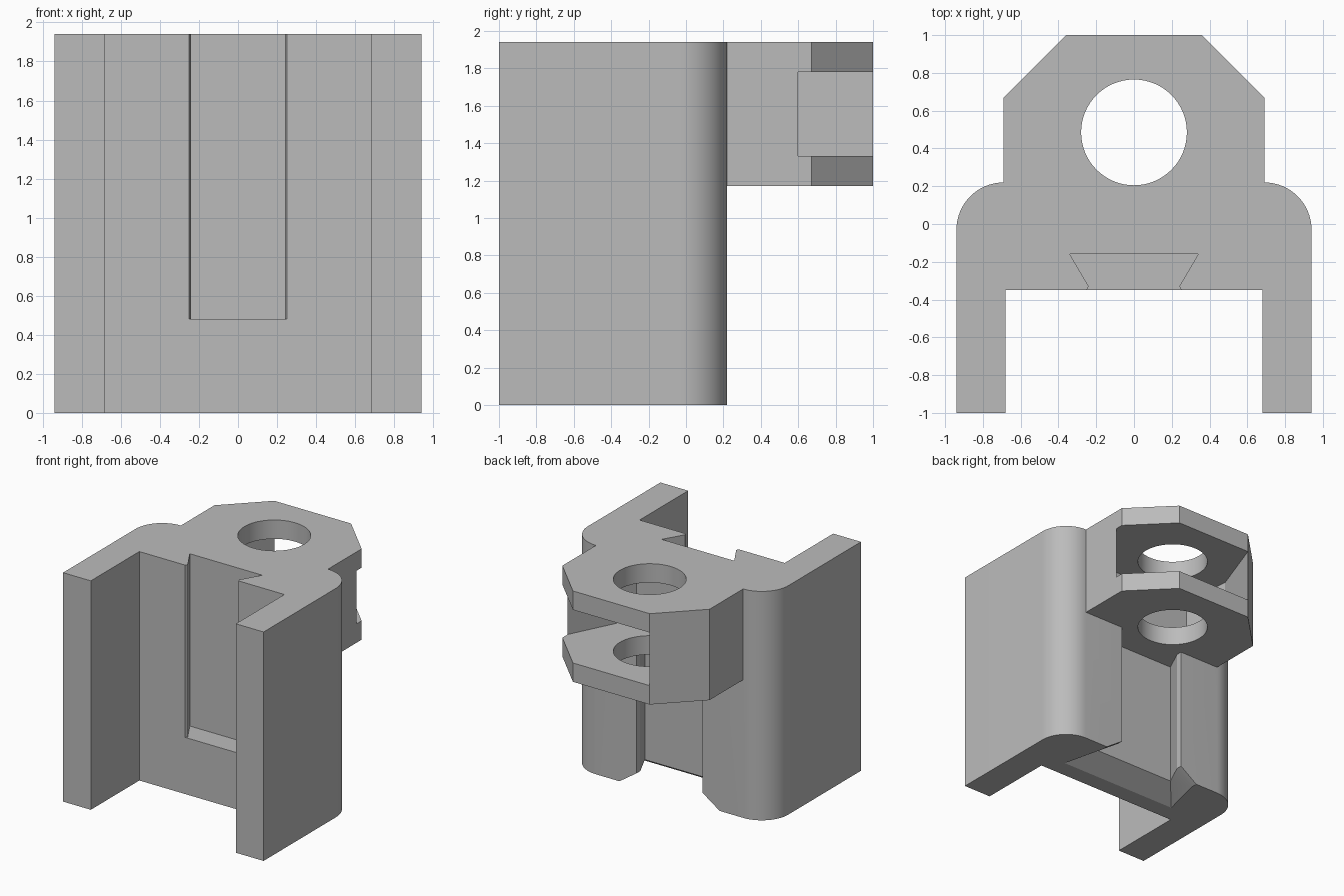
import bpy, bmesh
from math import sin, cos, pi

if "Cube" in bpy.data.objects:
    bpy.data.objects.remove(bpy.data.objects["Cube"], do_unlink=True)

gray = bpy.data.materials.new("plain gray")
gray.use_nodes = True
gray.diffuse_color = (0.5, 0.5, 0.5, 1)
gray.node_tree.nodes["Principled BSDF"].inputs["Base Color"].default_value = (0.5, 0.5, 0.5, 1)

HEIGHT = 1.94


def loft(name, layers):
    """Solid through stacked (z, outline) layers with equal point counts."""
    bm = bmesh.new()
    rings = [[bm.verts.new((x, y, z)) for x, y in outline] for z, outline in layers]
    for low, high in zip(rings, rings[1:]):
        for i in range(len(low)):
            j = (i + 1) % len(low)
            bm.faces.new((low[i], low[j], high[j], high[i]))
    bm.faces.new(rings[0][::-1])
    bm.faces.new(rings[-1])
    bmesh.ops.recalc_face_normals(bm, faces=bm.faces)
    mesh = bpy.data.meshes.new(name)
    bm.to_mesh(mesh)
    bm.free()
    mesh.materials.append(gray)
    obj = bpy.data.objects.new(name, mesh)
    bpy.context.collection.objects.link(obj)
    return obj


def prism(name, outline, z0, z1):
    return loft(name, [(z0, outline), (z1, outline)])


def mirrored(half):
    """Close a right-hand half outline with its mirror image."""
    return half + [(-x, y) for x, y in reversed(half)]


def arc(cx, cy, r, start, end, n):
    return [(cx + r * cos(start + (end - start) * i / n),
             cy + r * sin(start + (end - start) * i / n)) for i in range(n + 1)]


def combine(target, tool, operation):
    mod = target.modifiers.new(operation, "BOOLEAN")
    mod.operation = operation
    mod.solver = "EXACT"
    mod.object = tool
    tool.hide_render = True
    bpy.context.view_layer.objects.active = target
    bpy.ops.object.modifier_apply(modifier=mod.name)
    bpy.data.objects.remove(tool, do_unlink=True)


# Channel body with two arms and rounded back corners
half = [(0.68, -0.35), (0.68, -1), (0.94, -1)] + arc(0.69, -0.03, 0.25, 0, pi / 2, 16)
body = prism("bracket_body", mirrored(half), 0, HEIGHT)

# Back dovetail slot, flared at its lower end
slot = mirrored([(0.4, -0.02), (0.31, 0.17), (0.31, 0.3)])
flare = mirrored([(0.56, -0.2), (0.47, 0.17), (0.47, 0.3)])
wide = mirrored([(0.58, -0.23), (0.49, 0.17), (0.49, 0.3)])
combine(body, loft("back_slot_cutter",
                   [(-0.02, wide), (0, flare), (0.11, slot), (1.3, slot)]), "DIFFERENCE")

# Hinge lug at the upper back
lug = prism("hinge_lug", mirrored([(0.69, -0.1), (0.69, 0.67), (0.36, 1)]), 1.17, HEIGHT)
combine(body, lug, "UNION")

# Front dovetail slot with eased mouth
front = mirrored([(0.34, -0.16), (0.24, -0.33), (0.25, -0.35), (0.25, -0.45)])
combine(body, prism("front_slot_cutter", front, 0.48, 2.1), "DIFFERENCE")

# Pocket between the lug plates, open to the back and one side
pocket = [(0.42, 0.06), (0.69, 0.6), (0.9, 0.6), (0.9, 1.2),
          (-0.36, 1.2), (-0.36, 1), (-0.54, 0.5), (-0.5, 0.06)]
combine(body, prism("pocket_cutter", pocket, 1.33, 1.78), "DIFFERENCE")

# Pin hole through both plates
hole = arc(0, 0.485, 0.28, 0, 2 * pi, 64)[:-1]
combine(body, prism("pin_hole_cutter", hole, 1.1, 2.1), "DIFFERENCE")

bpy.ops.object.select_all(action="DESELECT")
body.select_set(True)
bpy.context.view_layer.objects.active = body
bpy.ops.object.shade_smooth_by_angle(angle=0.4)
